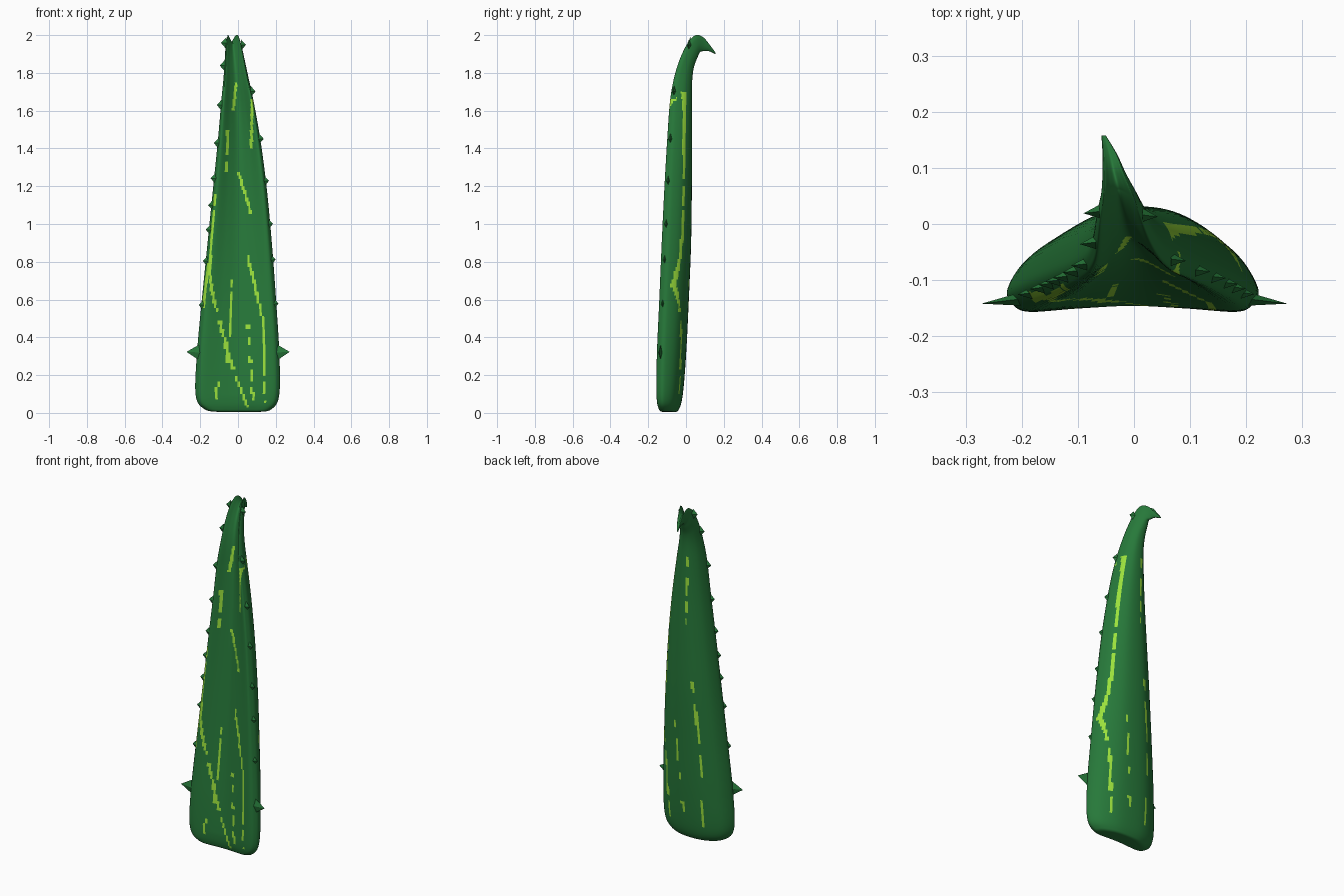
import bpy, bmesh, math, random
from mathutils import Vector

if "Cube" in bpy.data.objects:
    bpy.data.objects.remove(bpy.data.objects["Cube"])

random.seed(4)

def material(name, rgb):
    m = bpy.data.materials.new(name)
    m.diffuse_color = (*rgb, 1)
    m.use_nodes = True
    m.node_tree.nodes["Principled BSDF"].inputs["Base Color"].default_value = m.diffuse_color
    return m

green = material("leaf_green", (0.02, 0.19, 0.042))
lime = material("lime_streak", (0.33, 0.75, 0.045))

# Leaf stations: front y, front z, back y, back z, left x, right x
STATIONS = [
    (-.125, .005, -.065, .005, -.10, .11),
    (-.145, .02, -.04, .015, -.175, .175),
    (-.157, .09, -.018, .09, -.222, .216),
    (-.156, .30, .0, .30, -.217, .218),
    (-.143, .60, .015, .60, -.19, .20),
    (-.13, .90, .027, .90, -.16, .178),
    (-.115, 1.2, .031, 1.2, -.13, .15),
    (-.10, 1.45, .031, 1.45, -.105, .117),
    (-.085, 1.65, .031, 1.65, -.088, .082),
    (-.062, 1.78, .033, 1.76, -.076, .055),
    (-.03, 1.88, .042, 1.83, -.07, .035),
    (.01, 1.96, .06, 1.88, -.065, .018),
    (.05, 2.0, .075, 1.91, -.058, .003),
    (.09, 1.99, .095, 1.915, -.056, -.015),
    (.125, 1.95, .12, 1.915, -.056, -.03),
    (.158, 1.905, .155, 1.90, -.058, -.05),
]

def spline(pts, s, closed=False):
    """Catmull-Rom point at parameter s through tuples pts."""
    n = len(pts)
    i = int(s) if closed else min(int(s), n - 2)
    t = s - i
    pick = (lambda k: pts[k % n]) if closed else (lambda k: pts[max(0, min(n - 1, k))])
    out = []
    for a, b, c, d in zip(pick(i - 1), pick(i), pick(i + 1), pick(i + 2)):
        out.append(.5 * (2 * b + (c - a) * t + (2 * a - 5 * b + 4 * c - d) * t * t
                         + (3 * b - a - 3 * c + d) * t ** 3))
    return out

def place(s, u, v):
    """Section coordinates: u across (-1..1), v from front (0) to back (1)."""
    fy, fz, by, bz, xl, xr = spline(STATIONS, s)
    return Vector(((xl + xr) / 2 + u * (xr - xl) / 2, fy + (by - fy) * v, fz + (bz - fz) * v))

def section(s):
    k = min(max((s - 2) / 6, 0), 1)
    if s > 12:
        k *= max(0, (15 - s) / 3)
    c = .08 + .38 * k                       # depth of the front channel
    right = [(.42, c * .6), (.82, .01), (.96, .10), (1, .30), (.83, .66), (.45, .93)]
    left = [(-u, v) for u, v in reversed(right)]
    return [(0, c)] + right + [(0, 1)] + left

# Leaf body: lofted sections
PER_ROW, PER_KEY = 14, 7
bm = bmesh.new()
rings = []
for r in range((len(STATIONS) - 1) * PER_ROW + 1):
    s = r / PER_ROW
    keys = section(s)
    rings.append([bm.verts.new(place(s, *spline(keys, j / PER_KEY, True)))
                  for j in range(len(keys) * PER_KEY)])
count = len(rings[0])
quarter = 14 * PER_KEY / 14
for a, b in zip(rings, rings[1:]):
    for j in range(count):
        k = (j + 1) % count
        f = bm.faces.new((a[j], a[k], b[k], b[j]))
        f.smooth = True
        f.tag = not (4 * PER_KEY <= j < 10 * PER_KEY)   # tag marks the front side
bm.faces.new(rings[0][::-1])
bm.faces.new(rings[-1])

# Lime streaks: (x, z) polylines on each side, painted per face; solid or dashed
FRONT = [
    ([(.05, .03), (-.05, .3), (-.14, .65), (-.15, .78), (-.12, 1.15)], .9),
    ([(.137, .2), (.13, .5), (.05, .84)], 1), ([(.07, 1.05), (0, 1.28)], 1),
    ([(-.025, 1.6), (-.01, 1.75)], 1), ([(-.065, 1.27), (-.055, 1.5)], .7),
    ([(-.045, .4), (-.035, .7)], .8), ([(.08, .06), (.05, .5)], .4),
    ([(-.12, .07), (-.1, .2)], .6), ([(.14, .05), (.137, .2)], .5),
    ([(.07, 1.4), (.075, 1.7)], .7), ([(-.065, .24), (-.06, .38)], .9),
    ([(-.185, .55), (-.155, .8)], .9)]
BACK = [
    ([(.13, .1), (.15, .5), (.185, .68), (.15, .85), (.1, 1.4), (.06, 1.7)], .9),
    ([(-.1, .1), (-.09, .6), (-.05, 1.0)], .75),
    ([(.02, .1), (.06, .7)], .6), ([(-.02, 1.3), (-.03, 1.7)], .6)]
dash = [random.random() for _ in range(400)]

def streaked(f):
    p = f.calc_center_median()
    for n, (line, fill) in enumerate(FRONT if f.tag else BACK):
        for (x0, z0), (x1, z1) in zip(line, line[1:]):
            if z0 <= p.z <= z1:
                x = x0 + (x1 - x0) * (p.z - z0) / (z1 - z0)
                if abs(p.x - x) < .0075 and dash[int(p.z * 30) + n * 7] < fill:
                    return True
    return False

for f in bm.faces:
    if len(f.verts) == 4 and streaked(f):
        f.material_index = 1
bmesh.ops.recalc_face_normals(bm, faces=bm.faces)
mesh = bpy.data.meshes.new("leaf")
bm.to_mesh(mesh)
bm.free()
mesh.materials.append(green)
mesh.materials.append(lime)
leaf = bpy.data.objects.new("leaf", mesh)
bpy.context.collection.objects.link(leaf)

# Thorns along both margins
def station_at(z):
    return min((i / 40 for i in range(12 * 40)), key=lambda s: abs(place(s, 0, .1).z - z))

tb = bmesh.new()

def thorn(side, z, length, height, depth):
    s = station_at(z)
    root = place(s, side * .93, .14)
    out = Vector((side, -.12, .05)).normalized()
    tip = tb.verts.new(root + out * (length + .012))
    base = [tb.verts.new(root + Vector((0, dy * depth, dz * height)))
            for dy, dz in ((0, 1), (1, 0), (0, -1), (-1, 0))]
    for i in range(4):
        tb.faces.new((base[i], base[(i + 1) % 4], tip))
    tb.faces.new(base[::-1])

for side in (-1, 1):
    thorn(side, .32, .06, .045, .012)
for z in (.57, .8, .97, 1.1, 1.24, 1.43, 1.63, 1.84, 1.96):
    thorn(-1, z, .017, .032, .012)
for z in (.58, .81, 1.0, 1.23, 1.45, 1.7, 1.95):
    thorn(1, z, .015, .03, .012)
bmesh.ops.recalc_face_normals(tb, faces=tb.faces)
tmesh = bpy.data.meshes.new("thorns")
tb.to_mesh(tmesh)
tb.free()
tmesh.materials.append(green)
bpy.context.collection.objects.link(bpy.data.objects.new("thorns", tmesh))
